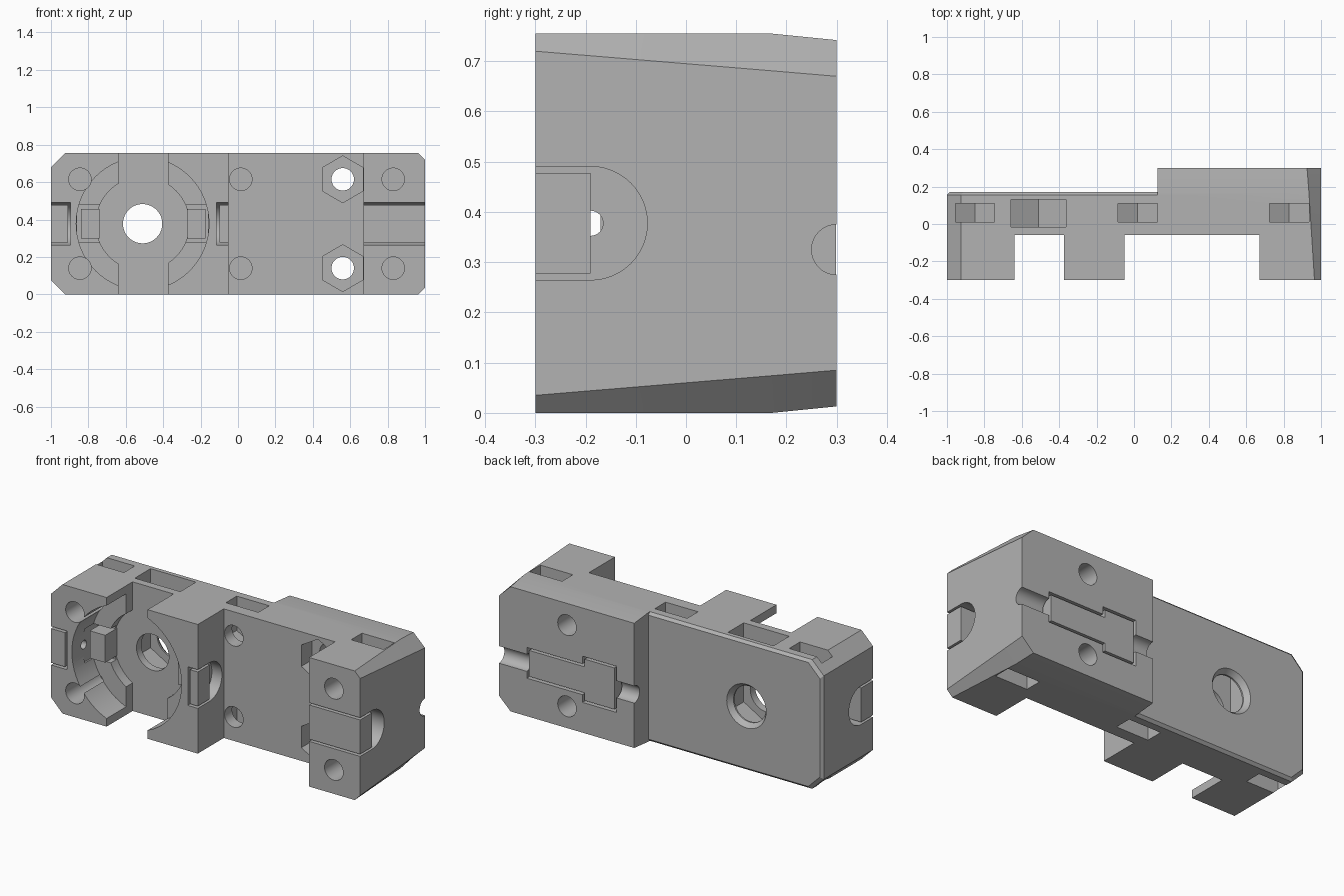
import bpy, bmesh, math

old = bpy.data.objects.get("Cube")
if old:
    bpy.data.objects.remove(old, do_unlink=True)

grey = bpy.data.materials.new("plain grey")
grey.use_nodes = True
GREY = (0.45, 0.45, 0.45, 1)
grey.diffuse_color = GREY
grey.node_tree.nodes["Principled BSDF"].inputs["Base Color"].default_value = GREY

H = 0.755          # block height
MID = H / 2        # height of the rod and bearing axis
BX = -0.51         # bearing axis
SCREW_Z = (0.14, 0.615)


def loft(name, rings):
    """Closed solid through rings of equal point count."""
    bm = bmesh.new()
    loops = [[bm.verts.new(p) for p in ring] for ring in rings]
    n = len(loops[0])
    bm.faces.new(loops[0])
    bm.faces.new(loops[-1])
    for a, b in zip(loops, loops[1:]):
        for i in range(n):
            j = (i + 1) % n
            bm.faces.new((a[i], a[j], b[j], b[i]))
    bmesh.ops.recalc_face_normals(bm, faces=bm.faces)
    mesh = bpy.data.meshes.new(name)
    bm.to_mesh(mesh)
    bm.free()
    mesh.materials.append(grey)
    ob = bpy.data.objects.new(name, mesh)
    bpy.context.collection.objects.link(ob)
    return ob


def prism(name, pts, y0, y1):
    return loft(name, [[(x, y, z) for x, z in pts] for y in (y0, y1)])


def box(name, x0, x1, y0, y1, z0, z1):
    return prism(name, [(x0, z0), (x1, z0), (x1, z1), (x0, z1)], y0, y1)


def circle(cx, cz, r, n=48, turn=0.0):
    return [(cx + r * math.cos(turn + math.tau * i / n),
             cz + r * math.sin(turn + math.tau * i / n)) for i in range(n)]


def disc(x, z, r, y0, y1, n=48, turn=0.0):
    return prism("cutter", circle(x, z, r, n, turn), y0, y1)


def rod(x0, x1, y, z, r):
    return loft("cutter", [[(x, a, b) for a, b in circle(y, z, r)] for x in (x0, x1)])


def combine(target, tool, operation="DIFFERENCE"):
    mod = target.modifiers.new("bool", "BOOLEAN")
    mod.operation, mod.solver, mod.object = operation, "EXACT", tool
    bpy.context.view_layer.objects.active = target
    bpy.ops.object.modifier_apply(modifier=mod.name)
    bpy.data.objects.remove(tool, do_unlink=True)


# Main block: thin left half with bevelled back, thick right half with tapered corners
def left_ring(y, inset):
    c, x, z0, z1 = 0.075, -1 + inset, inset, H - inset
    return [(a, y, b) for a, b in ((0.3, z0), (0.3, z1), (x + c, z1),
                                   (x, z1 - c), (x, z0 + c), (x + c, z0))]


def right_ring(y, cx, cz, inset):
    z0, z1 = inset, H - inset
    return [(a, y, b) for a, b in ((0.125, z0), (0.125, z1), (1 - cx, z1),
                                   (1, H - cz), (1, cz), (1 - cx, z0))]


body = loft("carriage_block", [left_ring(-0.3, 0), left_ring(0.155, 0), left_ring(0.17, 0.015)])
combine(body, loft("right_half", [right_ring(-0.3, 0.035, 0.035, 0),
                                  right_ring(0.17, 0.065, 0.074, 0),
                                  right_ring(0.3, 0.075, 0.085, 0.013)]), "UNION")

# Front channels between the legs
for x0, x1 in ((-0.64, -0.375), (-0.05, 0.67)):
    combine(body, box("cutter", x0, x1, -0.4, -0.06, -0.1, H + 0.1))

# Stepped round bearing seat with through hole and chamfered back rim
combine(body, disc(BX, MID, 0.355, -0.4, -0.12, 64))
combine(body, disc(BX, MID, 0.25, -0.4, -0.06, 64))
combine(body, disc(BX, MID, 0.105, -0.4, 0.4))
combine(body, loft("cutter", [[(x, y, z) for x, z in circle(BX, MID, r)]
                              for y, r in ((0.14, 0.105), (0.18, 0.135))]))

# Screw holes: blind ones and through ones with hexagonal recesses
for z in SCREW_Z:
    for x in (-0.845, 0.015, 0.83):
        combine(body, disc(x, z, 0.06, -0.4, 0.13))
    combine(body, disc(0.56, z, 0.06, -0.4, 0.4))
    combine(body, disc(0.56, z, 0.125, -0.2, 0.04, 6, math.pi / 6))


# Nut slots entering from the top and bottom, with pointed ends
def nut_slot(x, w, y0, y1, z, up):
    d = 1 if up else -1
    end = H + 0.1 if up else -0.1
    combine(body, prism("cutter", [(x - w, end), (x + w, end),
                                   (x + w, z - d * w * math.tan(math.pi / 6)),
                                   (x, z - d * w / math.cos(math.pi / 6)),
                                   (x - w, z - d * w * math.tan(math.pi / 6))], y0, y1))


for x in (-0.85, 0.02, 0.83):
    for z in SCREW_Z:
        nut_slot(x, 0.105, 0.01, 0.11, z, z > MID)
nut_slot(BX, 0.147, -0.015, 0.13, MID, True)

# U-shaped rod seats open to the front
for x0, x1 in ((0.6, 1.1), (-0.115, -0.04), (-1.1, -0.895)):
    combine(body, rod(x0, x1, -0.19, MID, 0.113))
    combine(body, box("cutter", x0, x1, -0.4, -0.19, MID - 0.113, MID + 0.113))
combine(body, rod(-1.1, -0.04, -0.19, MID, 0.025))

# Pockets in the bearing seat ledge
for x0, x1 in ((-0.86, -0.7), (-0.31, -0.16)):
    combine(body, box("cutter", x0, x1, -0.2, -0.07, MID - 0.1, MID + 0.1))

# Rear belt groove and stepped clamp pocket
combine(body, rod(0.05, 1.1, 0.3, 0.325, 0.05))


def clamp_outline(g):
    x0, xm, x1, a, b = 0.24 - g, 0.46 + g, 0.82 + g, 0.135 + g, 0.09 + g
    return [(x, 0.325 + z) for x, z in ((x0, -a), (xm, -a), (xm, -b), (x1, -b),
                                        (x1, b), (xm, b), (xm, a), (x0, a))]


combine(body, prism("cutter", clamp_outline(0), 0.17, 0.4))
parts = [body, prism("rear_clamp_insert", clamp_outline(-0.014), 0.165, 0.299)]

# Loose filler blocks in the rod seats and ledge pockets
for name, x0, x1 in (("right_seat_filler", 0.67, 1), ("middle_seat_filler", -0.1, -0.05),
                     ("left_seat_filler", -1, -0.91)):
    parts.append(box(name, x0, x1, -0.3, -0.19, MID - 0.1, MID + 0.1))
for name, x0, x1 in (("left_ledge_block", -0.84, -0.74), ("right_ledge_block", -0.27, -0.175)):
    parts.append(box(name, x0, x1, -0.17, -0.06, MID - 0.08, MID + 0.08))

# Smooth the round walls and keep the flat edges crisp
for ob in parts:
    bpy.ops.object.select_all(action="DESELECT")
    ob.select_set(True)
    bpy.context.view_layer.objects.active = ob
    bpy.ops.object.shade_smooth_by_angle(angle=math.radians(25))
